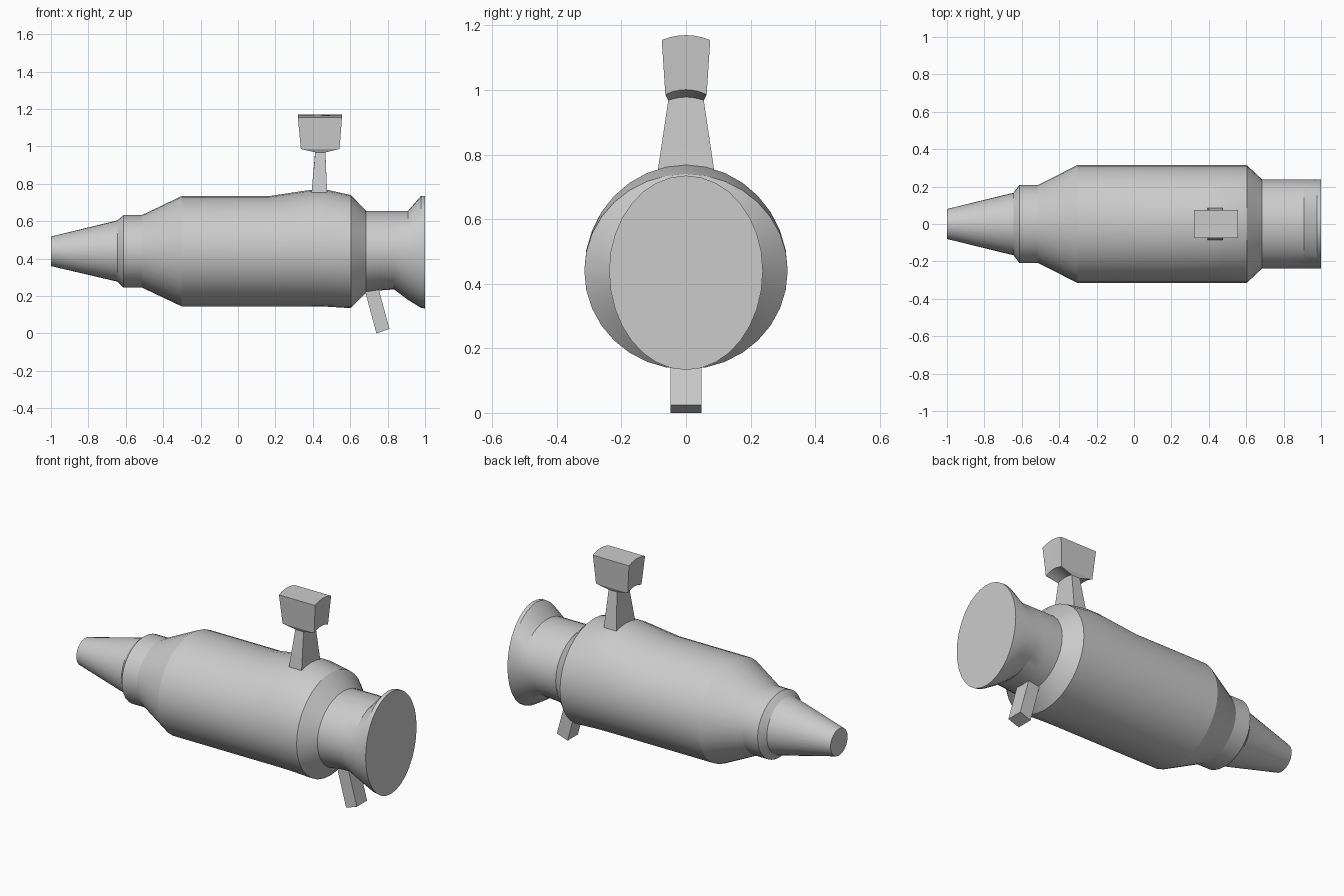
import bpy, bmesh, math

if "Cube" in bpy.data.objects:
    bpy.data.objects.remove(bpy.data.objects["Cube"])


def loft(name, rings):
    """Skin a list of equal-length point rings and cap both ends."""
    bm = bmesh.new()
    loops = [[bm.verts.new(p) for p in ring] for ring in rings]
    n = len(loops[0])
    for a, b in zip(loops, loops[1:]):
        for i in range(n):
            j = (i + 1) % n
            bm.faces.new((a[i], a[j], b[j], b[i]))
    bm.faces.new(loops[0])
    bm.faces.new(loops[-1])
    bmesh.ops.recalc_face_normals(bm, faces=bm.faces)
    mesh = bpy.data.meshes.new(name)
    bm.to_mesh(mesh)
    bm.free()
    obj = bpy.data.objects.new(name, mesh)
    bpy.context.collection.objects.link(obj)
    bpy.ops.object.select_all(action='DESELECT')
    obj.select_set(True)
    bpy.context.view_layer.objects.active = obj
    bpy.ops.object.shade_smooth_by_angle(angle=math.radians(22))
    return obj


def oval(x, low, high, half_width, mid=0.44, n=32):
    """Oval across x, with separate lower and upper heights."""
    ring = []
    for i in range(n):
        a = 2 * math.pi * i / n
        s = math.sin(a)
        ring.append((x, half_width * math.cos(a),
                     mid + s * (high - mid if s > 0 else mid - low)))
    return ring


# Main housing: x, bottom z, top z, half width
housing = [
    (-1.0, 0.36, 0.518, 0.08), (-0.645, 0.277, 0.604, 0.167),
    (-0.613, 0.246, 0.632, 0.208), (-0.515, 0.246, 0.632, 0.208),
    (-0.302, 0.145, 0.734, 0.315), (0.165, 0.145, 0.734, 0.315),
    (0.39, 0.145, 0.768, 0.315), (0.475, 0.143, 0.768, 0.315),
    (0.603, 0.135, 0.74, 0.315), (0.685, 0.218, 0.654, 0.238),
    (0.76, 0.23, 0.654, 0.238), (0.835, 0.235, 0.654, 0.238),
    (0.908, 0.18, 0.654, 0.238), (0.978, 0.137, 0.735, 0.238),
    (1.0, 0.133, 0.735, 0.238),
]
loft("housing", [oval(*s) for s in housing])


def arched(z, x0, x1, half_width, arch, n=6):
    """Rectangle seen from above whose height arches across y."""
    ts = [-1 + 2 * i / n for i in range(n + 1)]
    side = [(half_width * t, z + arch * (1 - t * t)) for t in ts]
    return [(x0, y, h) for y, h in side] + [(x1, y, h) for y, h in reversed(side)]


# Top post flaring into a block with a curved top
loft("top_post_and_block", [
    arched(0.70, 0.39, 0.48, 0.092, 0),
    arched(0.76, 0.394, 0.476, 0.086, 0),
    arched(0.968, 0.413, 0.467, 0.055, 0.01),
    arched(0.986, 0.336, 0.543, 0.064, 0.015),
    arched(1.155, 0.32, 0.556, 0.075, 0.015),
])

# Tilted lever under the neck
lever = [(0.74, 0.0), (0.81, 0.024), (0.735, 0.30), (0.665, 0.28)]
loft("lower_lever", [[(x, y, z) for x, z in lever] for y in (-0.048, 0.048)])
